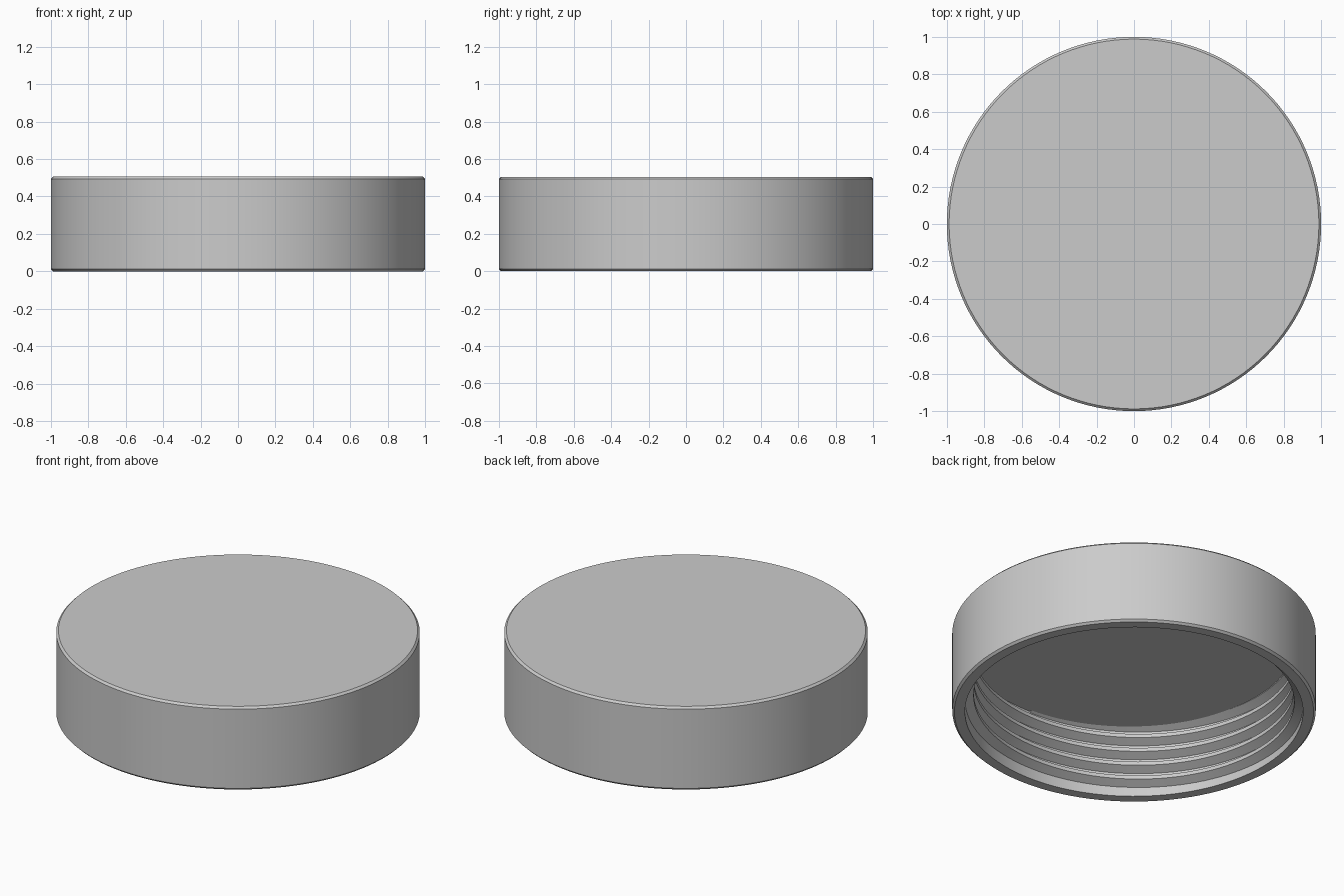
import bpy, bmesh
from math import cos, sin, pi, radians

cube = bpy.data.objects.get("Cube")
if cube:
    bpy.data.objects.remove(cube, do_unlink=True)

SEGMENTS = 128
HEIGHT = 0.505
CEILING = 0.425
BEVEL = 0.012
ROOT = 0.93       # inner wall radius
CREST = 0.882     # thread crest radius
PITCH = 0.088

plastic = bpy.data.materials.new("light grey plastic")
plastic.use_nodes = True
grey = (0.6, 0.6, 0.6, 1)
plastic.diffuse_color = grey
plastic.node_tree.nodes["Principled BSDF"].inputs["Base Color"].default_value = grey


def ring(bm, profile, angle, lift=0):
    return [bm.verts.new((r * cos(angle), r * sin(angle), z + lift)) for r, z in profile]


def bridge(bm, a, b, closed):
    n = len(a)
    for i in range(n if closed else n - 1):
        j = (i + 1) % n
        bm.faces.new((a[i], b[i], b[j], a[j]))


def finish(bm, name):
    bmesh.ops.recalc_face_normals(bm, faces=bm.faces)
    mesh = bpy.data.meshes.new(name)
    bm.to_mesh(mesh)
    bm.free()
    mesh.materials.append(plastic)
    obj = bpy.data.objects.new(name, mesh)
    bpy.context.collection.objects.link(obj)
    bpy.ops.object.select_all(action='DESELECT')
    obj.select_set(True)
    bpy.context.view_layer.objects.active = obj
    bpy.ops.object.shade_smooth_by_angle(angle=radians(30))
    return obj


# Hollow cap: revolved outline from the ceiling edge, round the rim, to the top
outline = [(ROOT, CEILING), (ROOT, 0), (1 - BEVEL, 0), (1, BEVEL),
           (1, HEIGHT - BEVEL), (1 - BEVEL, HEIGHT)]
bm = bmesh.new()
columns = [ring(bm, outline, 2 * pi * i / SEGMENTS) for i in range(SEGMENTS)]
for i in range(SEGMENTS):
    bridge(bm, columns[i], columns[(i + 1) % SEGMENTS], False)
for end in (0, -1):
    bm.faces.new([c[end] for c in columns])
finish(bm, "cap_shell")

# Internal screw thread: right-handed helix, its top end running into the ceiling
TURNS = 4.5
START = radians(88)
section = [(ROOT + 0.01, -0.042), (CREST, -0.011), (CREST, 0.011), (ROOT + 0.01, 0.042)]
bm = bmesh.new()
steps = int(TURNS * SEGMENTS)
rings = [ring(bm, section, START + 2 * pi * i / SEGMENTS, 0.058 + PITCH * i / SEGMENTS)
         for i in range(steps + 1)]
for a, b in zip(rings, rings[1:]):
    bridge(bm, a, b, True)
for end in (rings[0], rings[-1]):
    bm.faces.new(end)
finish(bm, "inner_thread")
